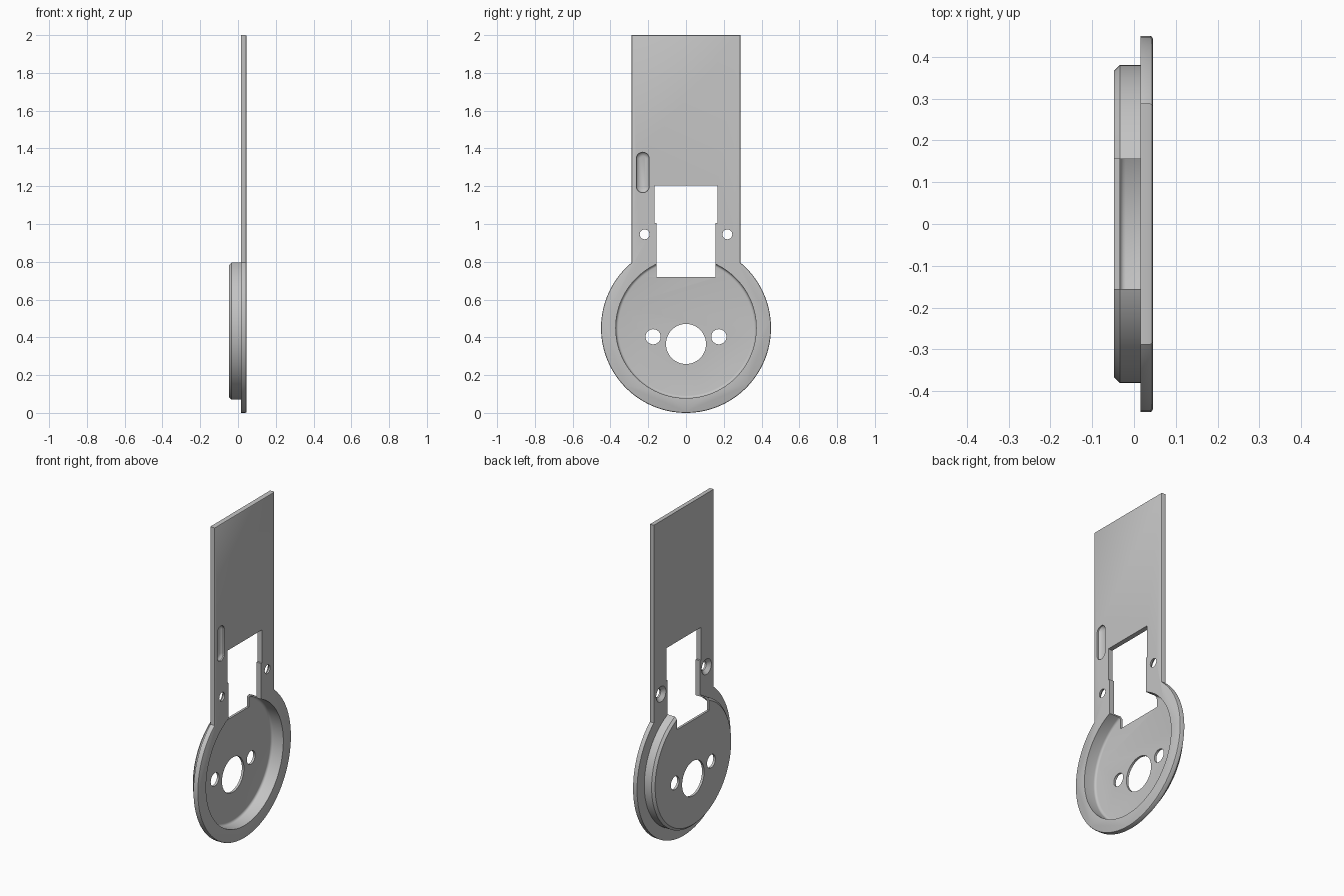
import bpy, bmesh, math

if "Cube" in bpy.data.objects:
    bpy.data.objects.remove(bpy.data.objects["Cube"], do_unlink=True)

BACK, FRONT = 0.015, 0.045      # plate thickness along x
CZ = 0.45                       # height of the disc centre

grey = bpy.data.materials.new("plain grey")
grey.use_nodes = True
grey.diffuse_color = (0.55, 0.55, 0.55, 1)
grey.node_tree.nodes["Principled BSDF"].inputs["Base Color"].default_value = (0.55, 0.55, 0.55, 1)


def loft(name, sections):
    """Closed solid through (x, outline) sections, outlines being (y, z) points."""
    bm = bmesh.new()
    rings = [[bm.verts.new((x, y, z)) for y, z in pts] for x, pts in sections]
    n = len(rings[0])
    for a, b in zip(rings, rings[1:]):
        for i in range(n):
            j = (i + 1) % n
            bm.faces.new((a[i], a[j], b[j], b[i]))
    bm.faces.new(rings[0])
    bm.faces.new(rings[-1])
    bmesh.ops.recalc_face_normals(bm, faces=bm.faces)
    mesh = bpy.data.meshes.new(name)
    bm.to_mesh(mesh)
    bm.free()
    mesh.materials.append(grey)
    ob = bpy.data.objects.new(name, mesh)
    bpy.context.collection.objects.link(ob)
    return ob


def arc(y, z, r, start, end, n):
    return [(y + r * math.cos(start + (end - start) * i / n),
             z + r * math.sin(start + (end - start) * i / n)) for i in range(n + 1)]


def circle(y, z, r, n=48):
    return arc(y, z, r, 0, math.tau, n)[:-1]


def rect(half, low, high):
    return [(-half, low), (half, low), (half, high), (-half, high)]


def stadium(y, low, high, r):
    return arc(y, high, r, 0, math.pi, 12) + arc(y, low, r, math.pi, math.tau, 12)


def plate_outline(inset):
    """Round disc running into a straight upright strip."""
    r, half = 0.45 - inset, 0.288 - inset
    a = math.acos(half / r)
    return arc(0, CZ, r, math.pi - a, math.tau + a, 96) + [(half, 2 - inset), (-half, 2 - inset)]


def combine(ob, tool, operation):
    mod = ob.modifiers.new(operation, 'BOOLEAN')
    mod.operation, mod.solver, mod.object = operation, 'EXACT', tool
    bpy.context.view_layer.objects.active = ob
    bpy.ops.object.modifier_apply(modifier=mod.name)
    bpy.data.objects.remove(tool, do_unlink=True)


# Flat plate with softened front edge
bracket = loft("bracket_plate", [(BACK, plate_outline(0)), (FRONT - 0.006, plate_outline(0)),
                                 (FRONT - 0.002, plate_outline(0.002)), (FRONT, plate_outline(0.006))])

# Shallow cup projecting from the back, chamfered rim
cup = [(-0.048, 0.366), (-0.034, 0.38), (0.03, 0.38)]
combine(bracket, loft("cup", [(x, circle(0, CZ, r, 96)) for x, r in cup]), 'UNION')

# Cup recess with a filleted floor
recess = [(-0.034 + 0.014 * (1 - math.cos(t)), 0.358 + 0.014 * math.sin(t))
          for t in (i * math.pi / 8 for i in range(5))] + [(0.1, 0.372)]
combine(bracket, loft("recess", [(x, circle(0, CZ, r, 96)) for x, r in recess]), 'DIFFERENCE')

# Stepped rectangular window
for half, low, high in ((0.155, 0.72, 1.01), (0.167, 1.005, 1.205)):
    pts = rect(half, low, high)
    combine(bracket, loft("window", [(-0.1, pts), (0.1, pts)]), 'DIFFERENCE')

# Shaft hole and its two neighbours in the cup floor
for y, z, r in ((0, 0.365, 0.106), (0.174, 0.403, 0.04), (-0.174, 0.403, 0.04)):
    pts = circle(y, z, r)
    combine(bracket, loft("floor_hole", [(-0.1, pts), (0.1, pts)]), 'DIFFERENCE')

# Screw holes countersunk from the back
for y in (-0.219, 0.219):
    sink = [(-0.1, 0.047), (BACK, 0.047), (BACK + 0.02, 0.026), (0.1, 0.026)]
    combine(bracket, loft("screw_hole", [(x, circle(y, 0.945, r, 32)) for x, r in sink]), 'DIFFERENCE')

# Blind oval pocket with sloped sides
pocket = [(FRONT - 0.022, 0.015), (FRONT - 0.017, 0.027), (FRONT - 0.008, 0.034), (0.1, 0.034)]
combine(bracket, loft("pocket", [(x, stadium(-0.229, 1.2, 1.346, r)) for x, r in pocket]), 'DIFFERENCE')

bpy.ops.object.select_all(action='DESELECT')
bracket.select_set(True)
bpy.context.view_layer.objects.active = bracket
bpy.ops.object.shade_smooth_by_angle(angle=math.radians(30))
